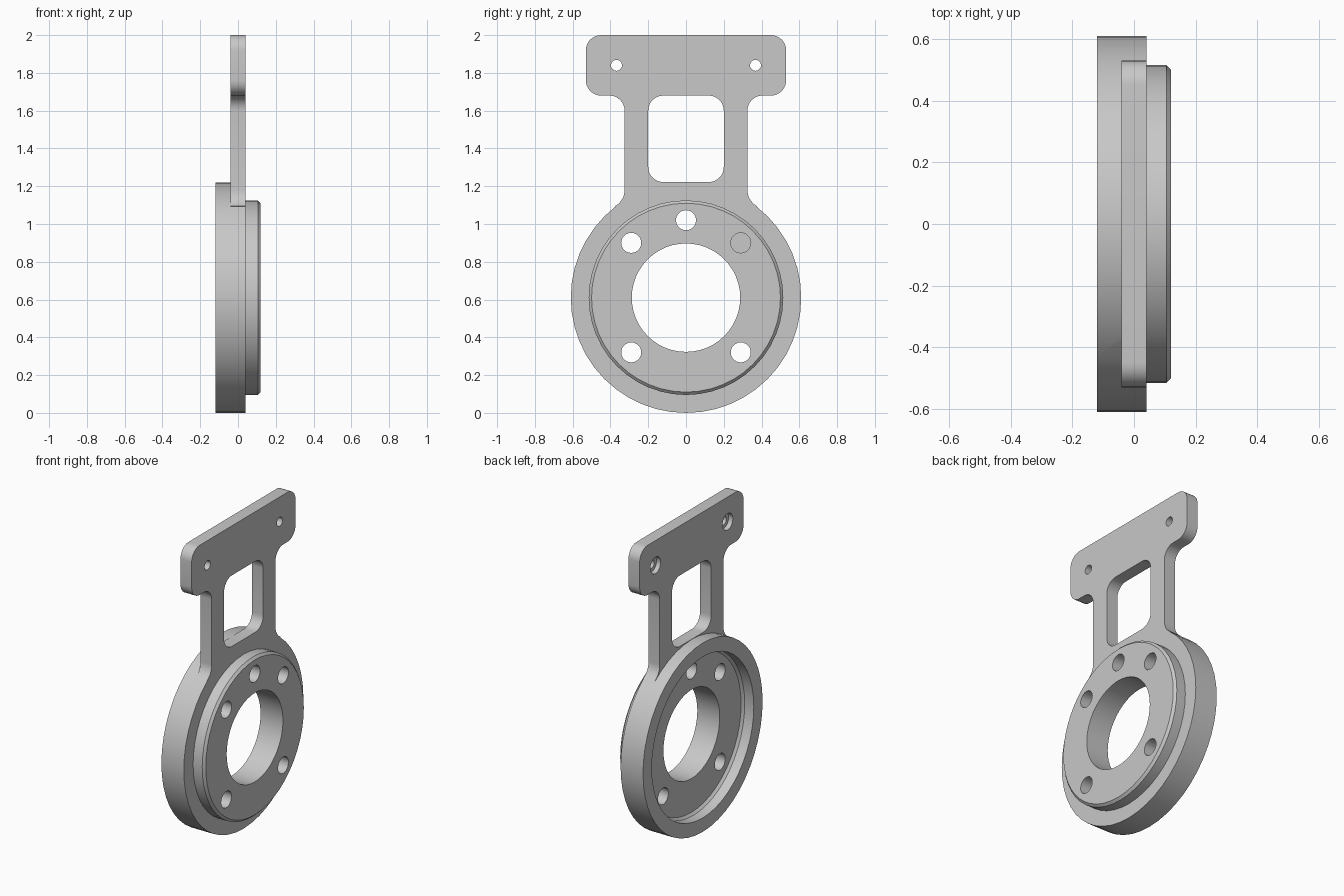
import bpy, bmesh
from math import sin, cos, pi, sqrt
from mathutils import Vector

cube = bpy.data.objects.get("Cube")
if cube:
    bpy.data.objects.remove(cube, do_unlink=True)

CENTRE_Z = 0.61   # axis height of the ring
RING_R = 0.61
PLATE = 0.04      # half thickness of the plate

metal = bpy.data.materials.new("light grey metal")
metal.use_nodes = True
grey = (0.58, 0.58, 0.58, 1)
metal.diffuse_color = grey
metal.node_tree.nodes["Principled BSDF"].inputs["Base Color"].default_value = grey


def finish(name, bm):
    bmesh.ops.recalc_face_normals(bm, faces=bm.faces)
    mesh = bpy.data.meshes.new(name)
    bm.to_mesh(mesh)
    bm.free()
    obj = bpy.data.objects.new(name, mesh)
    bpy.context.collection.objects.link(obj)
    mesh.materials.append(metal)
    return obj


def rounded(corners, steps=8):
    """Outline from (y, z, fillet radius) corners."""
    out = []
    for i, (y, z, r) in enumerate(corners):
        p = Vector((y, z))
        if r == 0:
            out.append(p)
            continue
        a = (Vector(corners[i - 1][:2]) - p).normalized()
        b = (Vector(corners[(i + 1) % len(corners)][:2]) - p).normalized()
        half = a.angle(b) / 2
        mid = (a + b).normalized()
        centre = p + mid * r / sin(half)
        start = p + a * r * cos(half) / sin(half) - centre
        end = p + b * r * cos(half) / sin(half) - centre
        sweep = start.angle(end)
        for k in range(steps + 1):
            t = k / steps
            out.append(centre + (start * sin((1 - t) * sweep) + end * sin(t * sweep)) / sin(sweep))
    return out


def circle(y, z, r, sides=24):
    return [(y + r * sin(2 * pi * k / sides), z + r * cos(2 * pi * k / sides)) for k in range(sides)]


def prism(name, outline, x0, x1):
    bm = bmesh.new()
    face = bm.faces.new([bm.verts.new((x0, y, z)) for y, z in outline])
    ext = bmesh.ops.extrude_face_region(bm, geom=[face])
    moved = [v for v in ext["geom"] if isinstance(v, bmesh.types.BMVert)]
    bmesh.ops.translate(bm, verts=moved, vec=(x1 - x0, 0, 0))
    return finish(name, bm)


def lathe(name, profile, sides):
    """Spin a closed (radius, x) profile round the ring axis."""
    bm = bmesh.new()
    verts = [bm.verts.new((x, 0, CENTRE_Z + r)) for r, x in profile]
    edges = [bm.edges.new((verts[i - 1], verts[i])) for i in range(len(verts))]
    bmesh.ops.spin(bm, geom=verts + edges, cent=(0, 0, CENTRE_Z), axis=(1, 0, 0),
                   angle=2 * pi, steps=sides, use_merge=True)
    bmesh.ops.remove_doubles(bm, verts=bm.verts, dist=1e-5)
    return finish(name, bm)


def combine(target, other, operation):
    mod = target.modifiers.new(operation, 'BOOLEAN')
    mod.operation, mod.solver, mod.object = operation, 'EXACT', other
    bpy.context.view_layer.objects.active = target
    bpy.ops.object.modifier_apply(modifier=mod.name)
    bpy.data.objects.remove(other, do_unlink=True)


# Flanged ring with a raised boss on one side and a recess on the other
bracket = lathe("ring_bracket", [
    (0.287, -PLATE), (0.505, -PLATE), (0.52, -0.055), (0.52, -0.12),
    (RING_R, -0.12), (RING_R, PLATE), (0.515, PLATE), (0.515, 0.105),
    (0.5, 0.12), (0.287, 0.12)], 48)

# Bolt holes through the ring
for angle in (-135, -45, 0, 45, 135):
    a = angle * pi / 180
    hole = prism("bolt_hole_cutter", circle(0.41 * sin(a), CENTRE_Z + 0.41 * cos(a), 0.053), -0.3, 0.3)
    combine(bracket, hole, 'DIFFERENCE')

# Plate outline: top bar, stem and flared foot that sinks into the ring
stem = 0.325
join = sqrt(RING_R ** 2 - stem ** 2)
foot = (stem + 0.06 * join / RING_R, CENTRE_Z + join - 0.06 * stem / RING_R)
side = [(0.53, 2, 0.08), (0.53, 1.68, 0.08), (stem, 1.68, 0.08),
        (stem, CENTRE_Z + join, 0.1), (*foot, 0)]
arc = [(0.56 * sin(a / 10), CENTRE_Z + 0.56 * cos(a / 10), 0) for a in range(6, -7, -1)]
mirror = [(-y, z, r) for y, z, r in reversed(side)]
plate = prism("plate", rounded(side + arc + mirror), -PLATE, PLATE)

# Window in the stem
window = [(0.2, 1.68, 0.08), (0.2, 1.222, 0.08), (-0.2, 1.222, 0.08), (-0.2, 1.68, 0.08)]
combine(plate, prism("window_cutter", rounded(window), -0.2, 0.2), 'DIFFERENCE')

# Counterbored screw holes in the top bar
for y in (-0.368, 0.368):
    combine(plate, prism("screw_cutter", circle(y, 1.84, 0.029), -0.2, 0.2), 'DIFFERENCE')
    combine(plate, prism("counterbore_cutter", circle(y, 1.84, 0.053), -0.2, -0.01), 'DIFFERENCE')

combine(bracket, plate, 'UNION')

bpy.ops.object.select_all(action='DESELECT')
bracket.select_set(True)
bpy.context.view_layer.objects.active = bracket
bpy.ops.object.shade_smooth_by_angle(angle=pi / 6)
